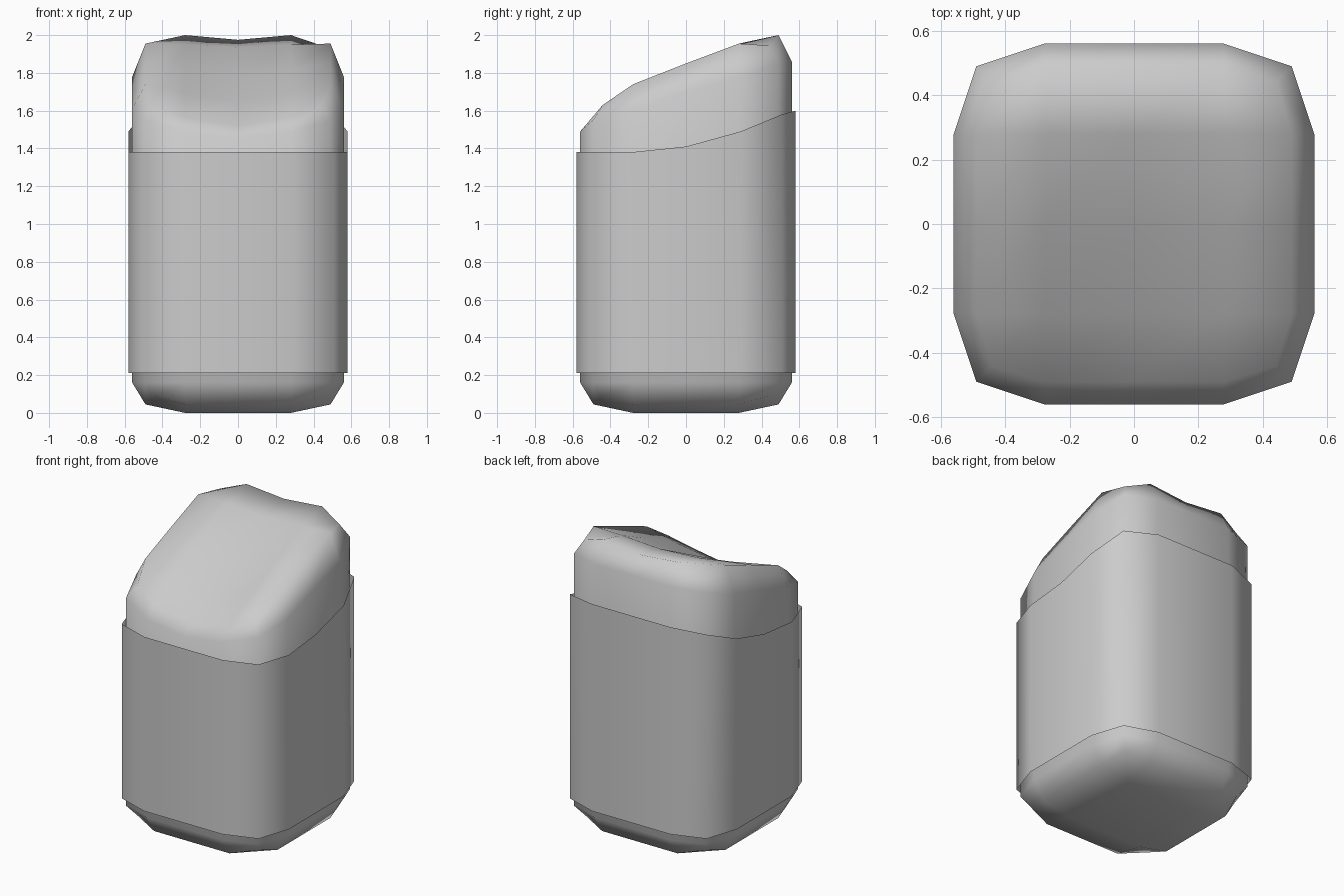
import bpy, bmesh

if "Cube" in bpy.data.objects:
    bpy.data.objects.remove(bpy.data.objects["Cube"])

C = [-0.49, -0.28, 0.0, 0.28, 0.49]

# Heights for each row from front to back, columns at |x| = 0, 0.28, 0.49
TOP = [(1.52, 1.565, 1.63), (1.65, 1.69, 1.74), (1.785, 1.82, 1.85),
       (1.935, 1.95, 1.955), (1.975, 2.0, 1.945)]
RIM = [(1.45, 1.49, 1.55), (0, 0, 1.61), (0, 0, 1.70),
       (0, 0, 1.78), (1.86, 1.86, 1.85)]
SLEEVE_TOP = [1.38, 1.38, 1.41, 1.49, 1.58]

# Ordered border of a 5 x 5 grid, counter-clockwise from above
BORDER = ([(i, 0) for i in range(4)] + [(4, j) for j in range(4)]
          + [(i, 4) for i in range(4, 0, -1)] + [(0, j) for j in range(4, 0, -1)])


def is_corner(i, j):
    return i in (0, 4) and j in (0, 4)


def ring_xy(i, j, grow=1.0):
    """Rounded-square outline shared by the body and the sleeve."""
    if is_corner(i, j):
        x, y = C[i], C[j]
    else:
        x = C[i] * (0.56 / 0.49 if i in (0, 4) else 1)
        y = C[j] * (0.56 / 0.49 if j in (0, 4) else 1)
    return x * grow, y * grow


def cap(bm, height):
    g = {}
    for i in range(5):
        for j in range(5):
            s = 0.9 if is_corner(i, j) else 1
            g[i, j] = bm.verts.new((C[i] * s, C[j] * s, height(i, j)))
    for i in range(4):
        for j in range(4):
            bm.faces.new((g[i, j], g[i + 1, j], g[i + 1, j + 1], g[i, j + 1]))
    return [g[k] for k in BORDER]


def ring(bm, height, grow=1.0):
    return [bm.verts.new((*ring_xy(i, j, grow), height(i, j))) for i, j in BORDER]


def bridge(bm, low, high):
    n = len(low)
    for k in range(n):
        m = (k + 1) % n
        bm.faces.new((low[k], low[m], high[m], high[k]))


def finish(bm, name, recalc):
    if recalc:
        bmesh.ops.recalc_face_normals(bm, faces=bm.faces[:])
    for f in bm.faces:
        f.smooth = True
    mesh = bpy.data.meshes.new(name)
    bm.to_mesh(mesh)
    bm.free()
    ob = bpy.data.objects.new(name, mesh)
    bpy.context.collection.objects.link(ob)
    return ob


def base_height(i, j):
    outer = (i in (0, 4)) + (j in (0, 4))
    return (0.0, 0.045, 0.09)[outer]


# Body: rounded block with a sloping, dished top
bm = bmesh.new()
loops = [cap(bm, base_height),
         ring(bm, lambda i, j: 0.16),
         ring(bm, lambda i, j: RIM[j][abs(i - 2)]),
         cap(bm, lambda i, j: TOP[j][abs(i - 2)])]
for a, b in zip(loops, loops[1:]):
    bridge(bm, a, b)
finish(bm, "body", True)

# Sleeve: thin open wrap whose upper edge rises to the back
bm = bmesh.new()
low = ring(bm, lambda i, j: 0.21, 1.036)
high = ring(bm, lambda i, j: 1.60 if j == 4 and not is_corner(i, j) else SLEEVE_TOP[j], 1.036)
bridge(bm, low, high)
finish(bm, "sleeve", False)
